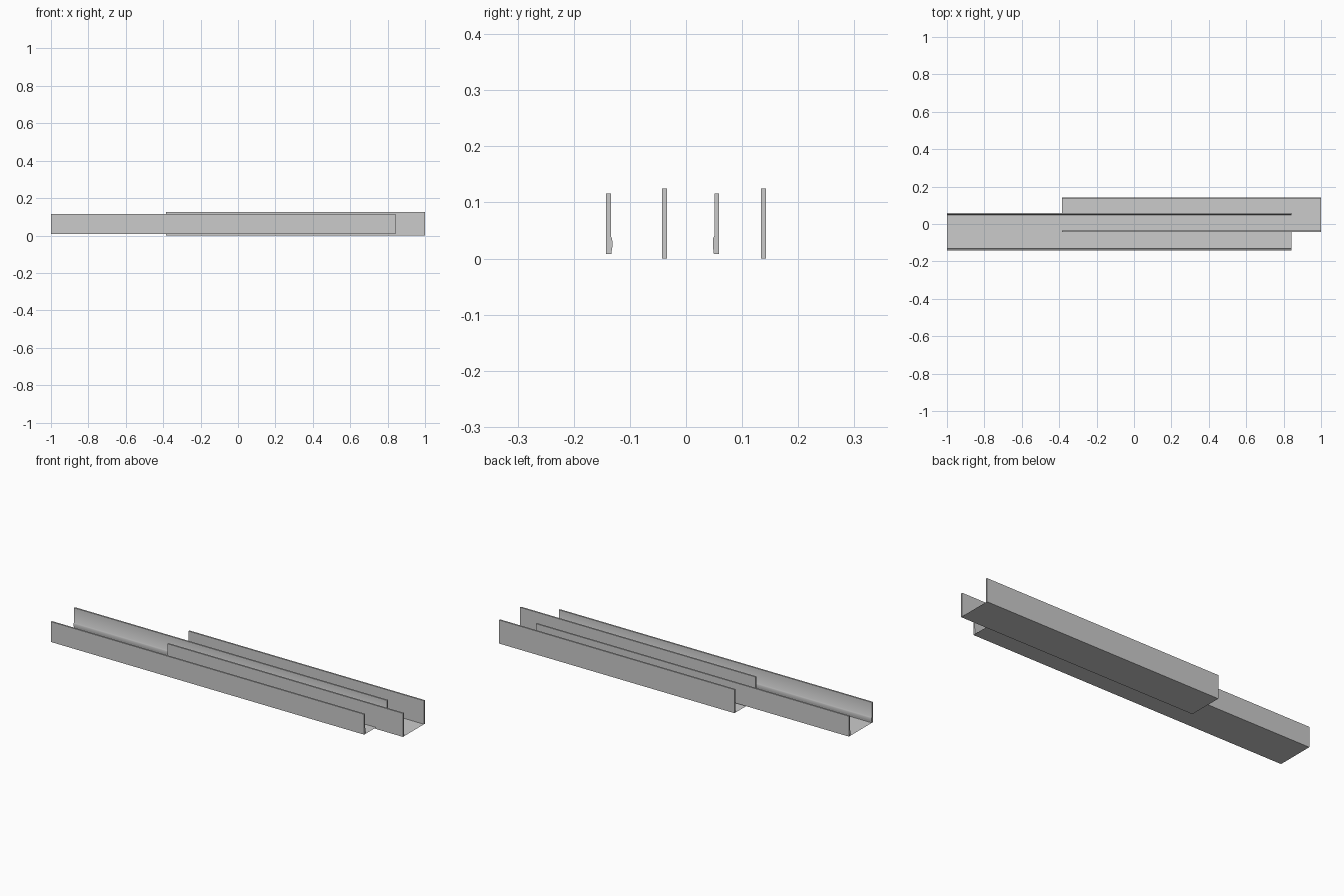
import bpy, bmesh

if "Cube" in bpy.data.objects:
    bpy.data.objects.remove(bpy.data.objects["Cube"])


def extrude_profile(name, pts, x0, x1):
    """Extrude a closed y/z profile along x into a capped solid."""
    bm = bmesh.new()
    a = [bm.verts.new((x0, y, z)) for y, z in pts]
    b = [bm.verts.new((x1, y, z)) for y, z in pts]
    n = len(pts)
    for i in range(n):
        j = (i + 1) % n
        bm.faces.new((a[i], a[j], b[j], b[i]))
    bm.faces.new(a)
    bm.faces.new(b)
    bmesh.ops.recalc_face_normals(bm, faces=bm.faces)
    finish(name, bm)


def floor_sheet(name, x0, x1, y0, y1, z):
    """Paper-thin floor between two walls."""
    bm = bmesh.new()
    bm.faces.new([bm.verts.new((x, y, z)) for x, y in
                  ((x0, y0), (x1, y0), (x1, y1), (x0, y1))])
    finish(name, bm)


def finish(name, bm):
    me = bpy.data.meshes.new(name)
    bm.to_mesh(me)
    bm.free()
    ob = bpy.data.objects.new(name, me)
    bpy.context.collection.objects.link(ob)
    bpy.ops.object.select_all(action='DESELECT')
    ob.select_set(True)
    bpy.context.view_layer.objects.active = ob
    bpy.ops.object.shade_smooth_by_angle()


# Wall sections as (distance inward from outer face, height)
T = 0.0085
plain = [(0, 0), (T, 0), (T, 0.125), (0, 0.125)]
beaded = [(0, 0.008), (0.0095, 0.008), (0.0098, 0.013), (0.0110, 0.018),
          (0.0113, 0.025), (0.0112, 0.031), (0.0105, 0.036), (T, 0.040),
          (T, 0.116), (0, 0.116)]

# The two overlapping channels: name, x range, y range, floor height, section
channels = [
    ("long_channel", -1.0, 0.842, -0.1425, 0.059, 0.008, beaded),
    ("short_channel", -0.385, 1.0, -0.0425, 0.1425, 0.0, plain),
]
for name, x0, x1, y0, y1, z, section in channels:
    floor_sheet(name + "_floor", x0, x1, y0, y1, z)
    for side, y, s in (("front", y0, 1), ("back", y1, -1)):
        extrude_profile(f"{name}_{side}_wall",
                        [(y + s * d, h) for d, h in section], x0, x1)
